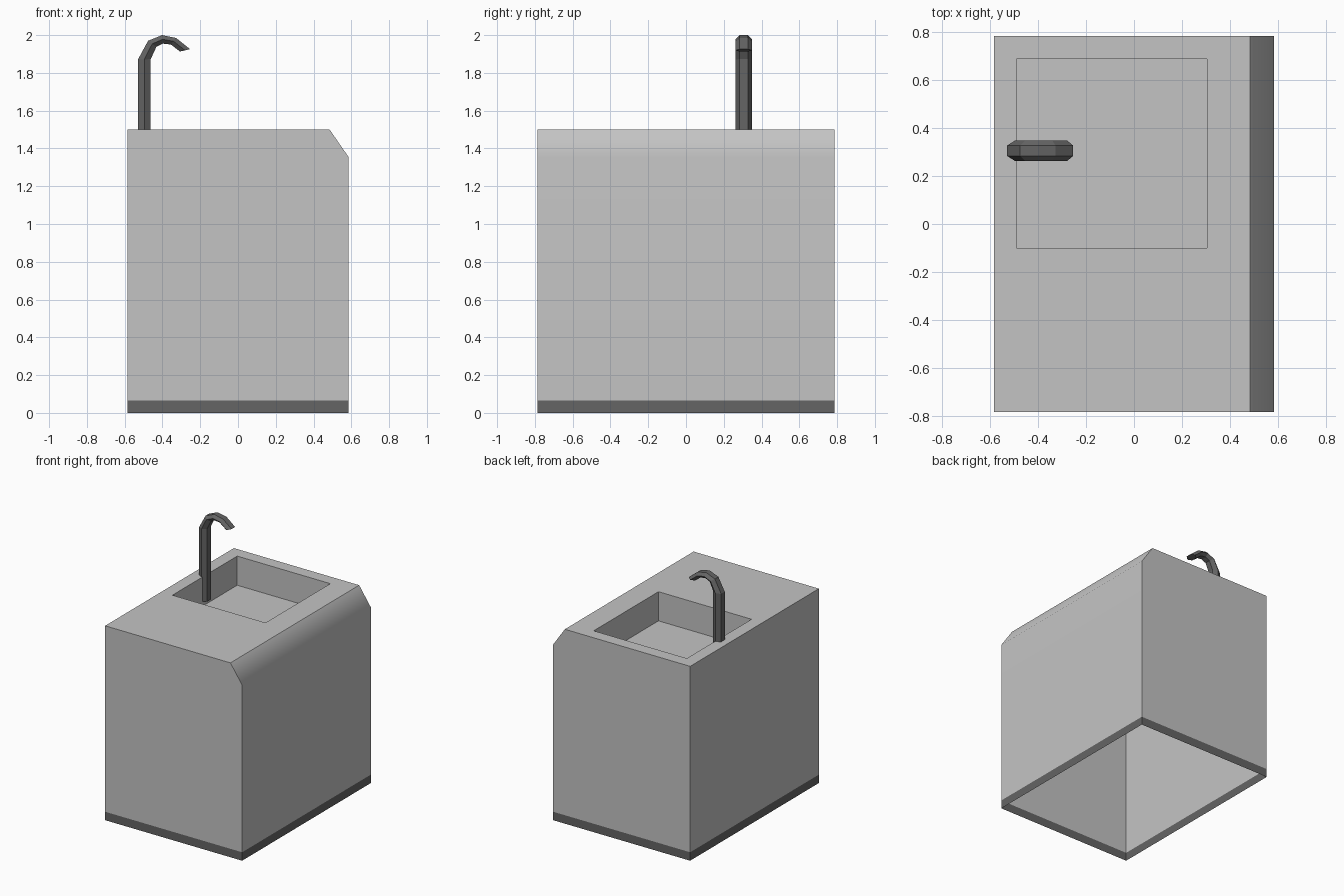
import bpy, bmesh

if "Cube" in bpy.data.objects:
    bpy.data.objects.remove(bpy.data.objects["Cube"])


def material(name, v):
    m = bpy.data.materials.new(name)
    m.diffuse_color = (v, v, v, 1)
    m.use_nodes = True
    m.node_tree.nodes["Principled BSDF"].inputs["Base Color"].default_value = m.diffuse_color
    return m


LIGHT = material("light_grey", 0.55)
DARK = material("dark_grey", 0.13)


def finish(name, bm, mat):
    mesh = bpy.data.meshes.new(name)
    bm.to_mesh(mesh)
    bm.free()
    mesh.materials.append(mat)
    obj = bpy.data.objects.new(name, mesh)
    bpy.context.collection.objects.link(obj)
    return obj


HX, HY = 0.585, 0.785      # half width and half depth
KICK, TOP = 0.065, 1.5     # plinth height and counter height

# Counter body: chamfered profile swept along y, open underneath
bm = bmesh.new()
profile = [(-HX, KICK), (-HX, TOP), (0.485, TOP), (HX, 1.355), (HX, KICK)]
front = [bm.verts.new((x, -HY, z)) for x, z in profile]
back = [bm.verts.new((x, HY, z)) for x, z in profile]
bm.faces.new(front)
bm.faces.new(back[::-1])
walls = [bm.faces.new((front[i], back[i], back[i + 1], front[i + 1])) for i in range(4)]
bmesh.ops.recalc_face_normals(bm, faces=bm.faces[:])
if walls[1].normal.z < 0:
    bmesh.ops.reverse_faces(bm, faces=bm.faces[:])

# Basin: inset the counter top, shape the rim, then push the floor down
basin = walls[1]
bmesh.ops.inset_region(bm, faces=[basin], thickness=0.1, use_even_offset=True)
for v in basin.verts:
    v.co = (0.305 if v.co.x > 0 else -0.49, 0.69 if v.co.y > 0 else -0.10, TOP)
floor = bmesh.ops.extrude_discrete_faces(bm, faces=[basin])["faces"][0]
for v in floor.verts:
    v.co.z = 1.275
body = finish("counter_body", bm, LIGHT)

# Soft shading across the chamfer only
bpy.context.view_layer.objects.active = body
body.select_set(True)
bpy.ops.object.shade_smooth_by_angle(angle=0.7)
weighted = body.modifiers.new("weighted_normals", 'WEIGHTED_NORMAL')
weighted.keep_sharp = True
body.select_set(False)

# Plinth: thin band around the foot, open above and below
bm = bmesh.new()
corners = [(-HX, -HY), (HX, -HY), (HX, HY), (-HX, HY)]
low, high = ([bm.verts.new((x, y, z)) for x, y in corners] for z in (0, KICK))
for i in range(4):
    j = (i + 1) % 4
    bm.faces.new((low[i], low[j], high[j], high[i]))
finish("plinth", bm, DARK)

# Tap: six-sided tube following an outer and an inner side outline
outer = [(-0.53, 1.31), (-0.53, 1.87), (-0.476, 1.97), (-0.402, 2.0),
         (-0.328, 1.985), (-0.254, 1.926)]
inner = [(-0.462, 1.31), (-0.462, 1.873), (-0.432, 1.938), (-0.397, 1.955),
         (-0.355, 1.95), (-0.307, 1.913)]
TAP_Y, R = 0.306, 0.0435
bm = bmesh.new()
rings = []
for (ox, oz), (ix, iz) in zip(outer, inner):
    ring = []
    for t, dy in ((0, -0.5), (0, 0.5), (0.5, 1), (1, 0.5), (1, -0.5), (0.5, -1)):
        ring.append(bm.verts.new((ox + (ix - ox) * t, TAP_Y + dy * R, oz + (iz - oz) * t)))
    rings.append(ring)
for a, b in zip(rings, rings[1:]):
    for i in range(6):
        j = (i + 1) % 6
        bm.faces.new((a[i], a[j], b[j], b[i]))
bm.faces.new(rings[0])
bm.faces.new(rings[-1])
bmesh.ops.recalc_face_normals(bm, faces=bm.faces[:])
finish("tap", bm, DARK)
